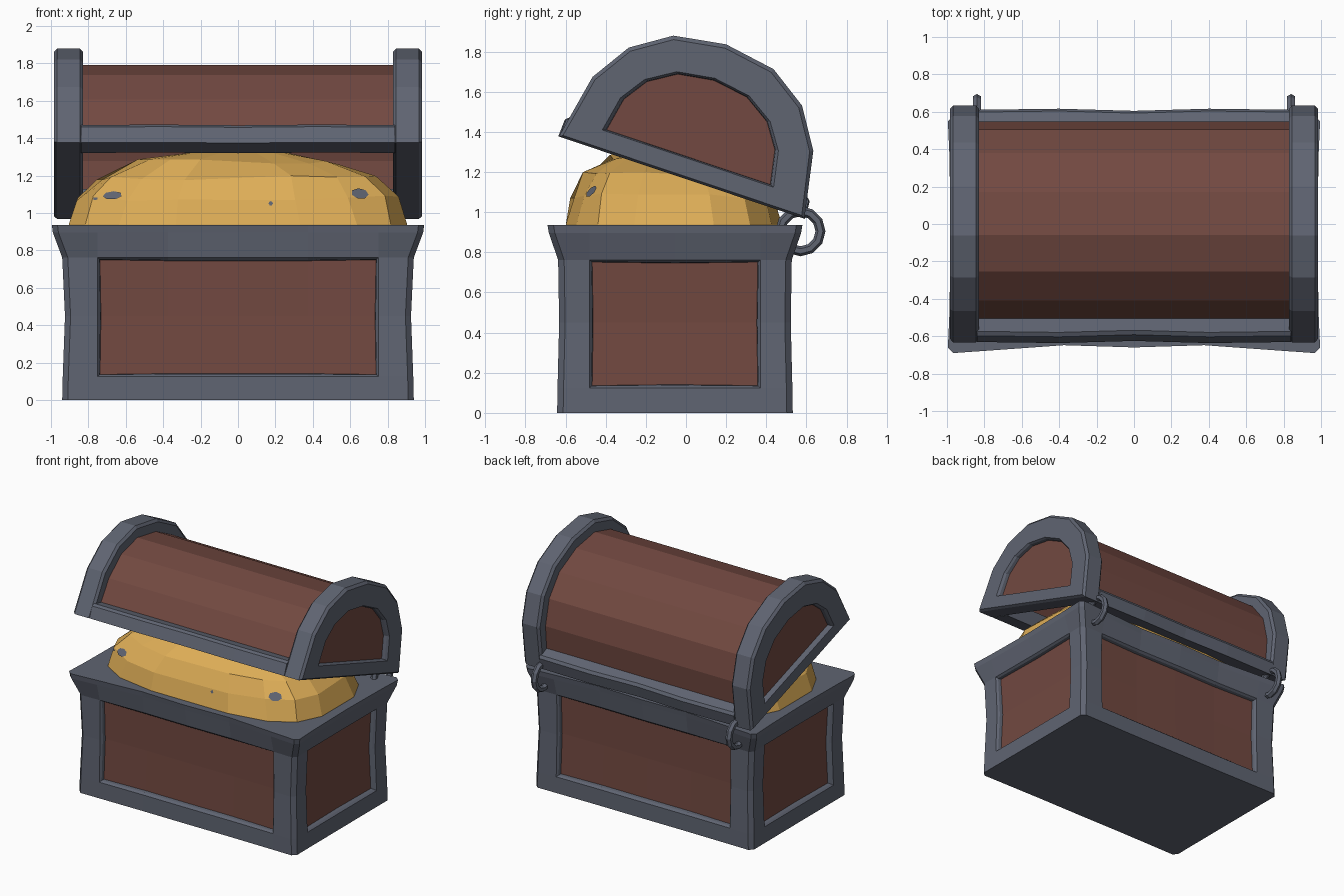
import bpy, bmesh, math, random
from mathutils import Vector, Matrix
from mathutils.bvhtree import BVHTree

if "Cube" in bpy.data.objects:
    bpy.data.objects.remove(bpy.data.objects["Cube"])

random.seed(4)


def material(name, rgb):
    m = bpy.data.materials.new(name)
    m.diffuse_color = (*rgb, 1)
    m.use_nodes = True
    m.node_tree.nodes["Principled BSDF"].inputs["Base Color"].default_value = m.diffuse_color
    return m


IRON = material("grey iron", (0.115, 0.128, 0.167))
WOOD = material("brown wood", (0.168, 0.066, 0.052))
GOLD = material("gold", (0.73, 0.42, 0.095))


def finish(bm, name, *mats, matrix=None):
    bmesh.ops.recalc_face_normals(bm, faces=bm.faces[:])
    me = bpy.data.meshes.new(name)
    bm.to_mesh(me)
    bm.free()
    for m in mats:
        me.materials.append(m)
    ob = bpy.data.objects.new(name, me)
    bpy.context.collection.objects.link(ob)
    if matrix:
        ob.matrix_world = matrix
    return ob


def loft(rings):
    """Closed solid through rings of equal point count; returns bm and end cap."""
    bm = bmesh.new()
    vs = [[bm.verts.new(p) for p in r] for r in rings]
    n = len(vs[0])
    for a, b in zip(vs, vs[1:]):
        for i in range(n):
            j = (i + 1) % n
            bm.faces.new((a[i], a[j], b[j], b[i]))
    bm.faces.new(vs[0][::-1])
    return bm, bm.faces.new(vs[-1])


# ---- chest base: flared, slightly wavy box with recessed wood panels
CY = -0.055
LEVELS = [(0, .94, .587, .1), (.125, .937, .585, .1), (.45, .925, .577, .2),
          (.762, .94, .582, .3), (.895, .99, .628, 1), (.935, .995, .635, 1)]


def base_ring(z, hx, hy, wave):
    c = 0.03
    front = [(-hx + c, 0), (-.75, .015), (-.375, .042), (0, .03),
             (.375, .042), (.75, .015), (hx - c, 0)]
    side = [(-hy + c, 0), (-.425, .008), (0, .015), (.425, .008), (hy - c, 0)]
    pts = [(x, -hy + w * wave) for x, w in front]
    pts += [(hx - w * wave, y) for y, w in side]
    pts += [(-x, hy - w * wave) for x, w in front]
    pts += [(-hx + w * wave, -y) for y, w in side]
    return [(x, y + CY, z) for x, y in pts]


bm, _ = loft([base_ring(*lv) for lv in LEVELS])
bm.normal_update()
bmesh.ops.recalc_face_normals(bm, faces=bm.faces[:])
panels = [[], [], [], []]
for f in bm.faces:
    c = f.calc_center_median()
    if .13 < c.z < .75 and len(f.verts) == 4:
        y = c.y - CY
        if abs(c.x) < .75 and abs(y) > .5:
            panels[0 if y < 0 else 1].append(f)
        elif abs(y) < .425 and abs(c.x) > .85:
            panels[2 if c.x < 0 else 3].append(f)
for group in panels:
    bmesh.ops.inset_region(bm, faces=group, thickness=.014, depth=-.015)
    bmesh.ops.inset_region(bm, faces=group, thickness=.004, depth=-.025)
    for f in group:
        f.material_index = 1
finish(bm, "chest_base", IRON, WOOD)

# ---- treasure mound
COLS = 16
rings = []
for z, s in [(.90, 1), (.94, 1), (1.08, .945), (1.19, .82), (1.275, .58), (1.32, .3)]:
    ring = []
    for k in range(COLS):
        a = 2 * math.pi * (k + .5) / COLS
        ca, sa = math.cos(a), math.sin(a)
        e = .62
        x = .915 * s * math.copysign(abs(ca) ** e, ca)
        y = .545 * s * math.copysign(abs(sa) ** e, sa)
        j = .015 if .95 < z < 1.3 else 0
        ring.append((x + random.uniform(-j, j), y - .06 + random.uniform(-j, j),
                     z + random.uniform(-j, j)))
    rings.append(ring)
bm, _ = loft(rings)
bmesh.ops.recalc_face_normals(bm, faces=bm.faces[:])
tree = BVHTree.FromBMesh(bm)
finish(bm, "gold_mound", GOLD)

# ---- small grey flecks lying on the gold
for i, (x, z, w, h) in enumerate([(-.67, 1.09, .055, .03), (.65, 1.10, .05, .035),
                                  (.175, 1.05, .012, .012), (-.76, 1.075, .015, .008)]):
    hit, nor, _, _ = tree.ray_cast(Vector((x, -2, z)), Vector((0, 1, 0)))
    if hit:
        bm = bmesh.new()
        bmesh.ops.create_circle(bm, cap_ends=True, segments=7, radius=1)
        bmesh.ops.scale(bm, vec=(w, h, 1), verts=bm.verts)
        rot = nor.to_track_quat('Z', 'Y').to_matrix().to_4x4()
        finish(bm, f"fleck_{i}", IRON, matrix=Matrix.Translation(hit + nor * .006) @ rot)

# ---- lid, built flat (y across, z up) then tilted open
TILT = Matrix.Translation((0, -.022, 1.172)) @ Matrix.Rotation(math.radians(-18.5), 4, 'X')


def mirrored(half):
    return half + [(-u, v) for u, v in half[-2::-1]]


ARCH = mirrored([(.645, 0), (.58, .335), (.455, .531), (.263, .658), (0, .70)])
INNER = mirrored([(.45, .10), (.415, .28), (.33, .405), (.19, .493), (0, .522)])
BARREL = mirrored([(.57, .03), (.505, .29), (.40, .462), (.23, .575), (0, .61)])


def ring_at(x, prof, s=1.0, pivot=0.0):
    return [(x, u * s, pivot + (v - pivot) * s) for u, v in prof]


def edge_in(prof):
    return [(u * .972, max(v * .972, .012)) for u, v in prof]


# end arches with recessed wood panels
for sx, side in ((-1, "left"), (1, "right")):
    bm, cap = loft([ring_at(sx * .828, edge_in(ARCH)), ring_at(sx * .845, ARCH),
                    ring_at(sx * .967, ARCH), ring_at(sx * .985, edge_in(ARCH)),
                    ring_at(sx * .985, INNER), ring_at(sx * .97, INNER, .965, .27),
                    ring_at(sx * .945, INNER, .955, .27)])
    cap.material_index = 1
    finish(bm, f"lid_arch_{side}", IRON, WOOD, matrix=TILT)

# barrel shell between the arches
shell = BARREL + [(u * .92, v * .92) for u, v in BARREL[::-1]]
bm, _ = loft([ring_at(-.84, shell), ring_at(.84, shell)])
finish(bm, "lid_barrel", WOOD, matrix=TILT)

# front and back rails, gently wavy
RAIL = [(.642, 0), (.637, .09), (.618, .108), (.54, .118), (.47, .11), (.47, 0)]
for s, side in ((-1, "front"), (1, "back")):
    rings = []
    for x, w in [(-.84, 0), (-.4, .006), (0, -.006), (.4, .006), (.84, 0)]:
        rings.append([(x, s * (u + w), v) for u, v in RAIL])
    bm, _ = loft(rings)
    finish(bm, f"lid_rail_{side}", IRON, matrix=TILT)

# ---- hinge rings at the back
for sx, side in ((-1, "left"), (1, "right")):
    bpy.ops.mesh.primitive_torus_add(location=(sx * .84, .57, .905), rotation=(0, math.pi / 2, 0),
                                     major_segments=12, minor_segments=6,
                                     major_radius=.1, minor_radius=.025)
    ob = bpy.context.object
    ob.name = f"hinge_ring_{side}"
    ob.data.materials.append(IRON)
